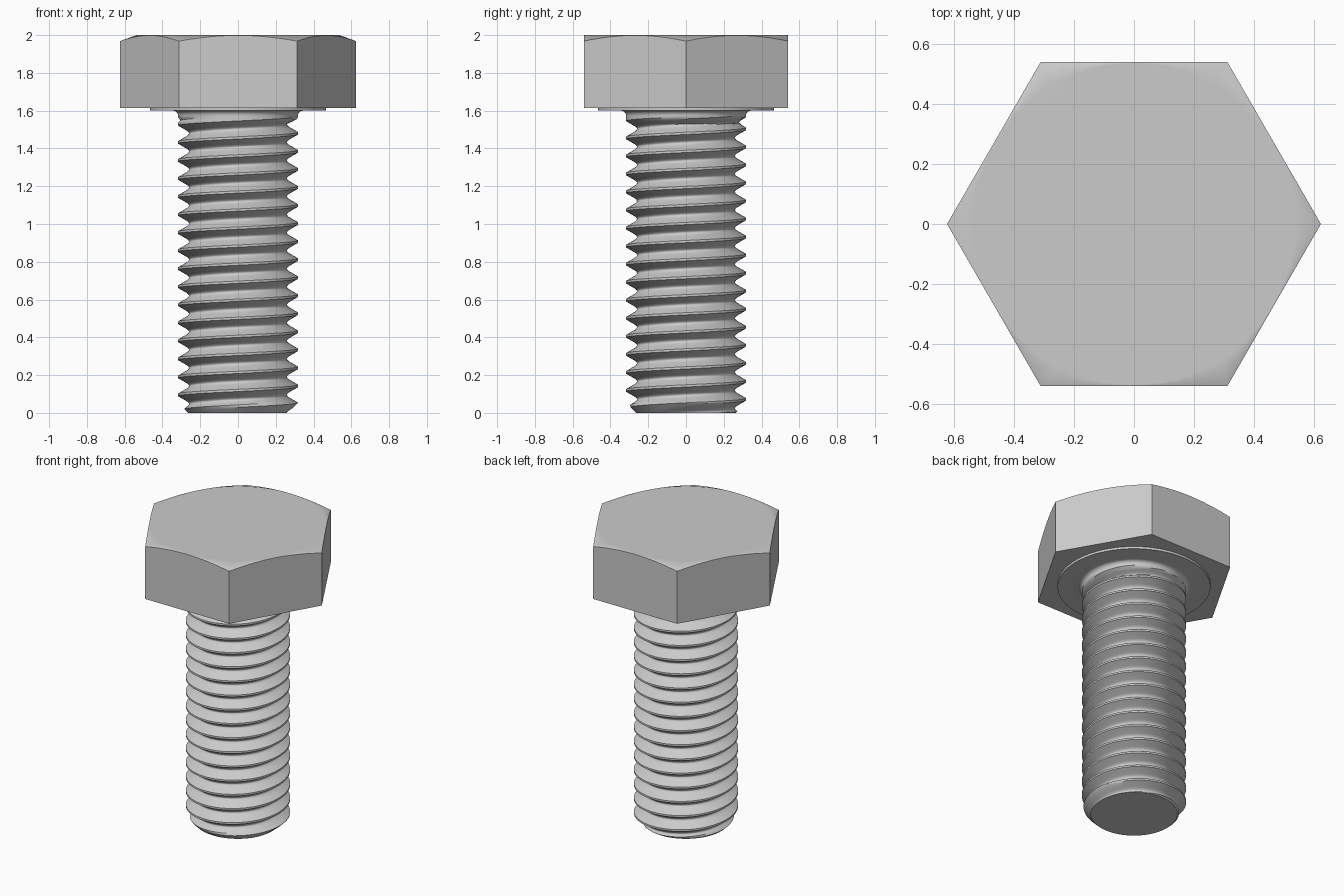
import bpy
import bmesh
from math import pi, cos, sin, tan, radians

cube = bpy.data.objects.get("Cube")
if cube:
    bpy.data.objects.remove(cube, do_unlink=True)

steel = bpy.data.materials.new("steel_grey")
steel.use_nodes = True
GREY = (0.6, 0.6, 0.6, 1)
steel.diffuse_color = GREY
steel.node_tree.nodes["Principled BSDF"].inputs["Base Color"].default_value = GREY

SEGMENTS = 72
CREST, ROOT_END = 0.318, 0.265
PITCH = 0.0955
THREAD_TOP, HEAD_BASE, HEAD_TOP = 1.575, 1.615, 2.0


def finish(name, bm, angle):
    """Clean the mesh, make an object and shade it."""
    bmesh.ops.remove_doubles(bm, verts=bm.verts, dist=1e-5)
    bmesh.ops.holes_fill(bm, edges=[e for e in bm.edges if e.is_boundary], sides=0)
    bmesh.ops.recalc_face_normals(bm, faces=bm.faces)
    mesh = bpy.data.meshes.new(name)
    bm.to_mesh(mesh)
    bm.free()
    mesh.materials.append(steel)
    obj = bpy.data.objects.new(name, mesh)
    bpy.context.collection.objects.link(obj)
    bpy.ops.object.select_all(action='DESELECT')
    obj.select_set(True)
    bpy.context.view_layer.objects.active = obj
    bpy.ops.object.shade_smooth_by_angle(angle=radians(angle))
    return obj


def skin(bm, columns):
    """Bridge neighbouring columns of points with quads."""
    cols = [[bm.verts.new(p) for p in col] for col in columns]
    for a, b in zip(cols, cols[1:]):
        for i in range(len(a) - 1):
            bm.faces.new((a[i], b[i], b[i + 1], a[i + 1]))


def around(r, angle, z):
    return (r * cos(angle), r * sin(angle), z)


# Threaded shank: a half tooth section (distance from crest centre, radius)
HALF_TOOTH = [(0, CREST), (0.006, CREST), (0.019, 0.2955), (0.032, 0.273),
              (0.037, 0.266), (0.042, 0.262), (0.045, 0.26), (PITCH / 2, 0.2597)]


def crest_height(angle):
    return 0.143 + PITCH * angle / (2 * pi)


def thread_radius(angle, z):
    u = abs((z - crest_height(angle) + PITCH / 2) % PITCH - PITCH / 2)
    r = HALF_TOOTH[-1][1]
    for (u0, r0), (u1, r1) in zip(HALF_TOOTH, HALF_TOOTH[1:]):
        if u <= u1:
            r = r0 + (r1 - r0) * (u - u0) / (u1 - u0)
            break
    # the groove runs out below the head, and the tip is chamfered
    fade = min(1, max(0, (1.565 - z) / 0.035))
    return min(CREST - (CREST - r) * fade, ROOT_END + z)


offsets = [-u for u, _ in reversed(HALF_TOOTH[1:])] + [u for u, _ in HALF_TOOTH[:-1]]
columns = []
for i in range(SEGMENTS + 1):
    a = 2 * pi * i / SEGMENTS
    heights = [crest_height(a) + k * PITCH + u for k in range(-4, 18) for u in offsets]
    heights = [min(THREAD_TOP, max(0, z)) for z in heights]
    columns.append([around(thread_radius(a, z), a, z) for z in heights])
bm = bmesh.new()
skin(bm, columns)
finish("threaded_shank", bm, 35)

# Washer face with the fillet under the head
FILLET = 0.026
profile = [(0, THREAD_TOP)]
for i in range(7):
    t = pi / 2 * i / 6
    profile.append((CREST + FILLET * (1 - cos(t)), THREAD_TOP + (1.6 - THREAD_TOP) * sin(t)))
profile += [(0.467, 1.6), (0.467, HEAD_BASE), (0, HEAD_BASE)]
bm = bmesh.new()
skin(bm, [[around(r, 2 * pi * i / SEGMENTS, z) for r, z in profile]
          for i in range(SEGMENTS + 1)])
finish("washer_face", bm, 30)

# Hexagonal head, its corners cut by a shallow cone
FLAT, CONE = 0.541, 0.36
CIRCLE = FLAT - 0.004
columns = []
for i in range(SEGMENTS + 1):
    a = 2 * pi * i / SEGMENTS
    r = FLAT / cos(a % (pi / 3) - pi / 6)
    columns.append([around(r, a, HEAD_BASE),
                    around(r, a, HEAD_TOP - CONE * (r - CIRCLE)),
                    around(CIRCLE, a, HEAD_TOP)])
bm = bmesh.new()
skin(bm, columns)
head = finish("hex_head", bm, 30)
weighted = head.modifiers.new("even_shading", 'WEIGHTED_NORMAL')
weighted.keep_sharp = True
